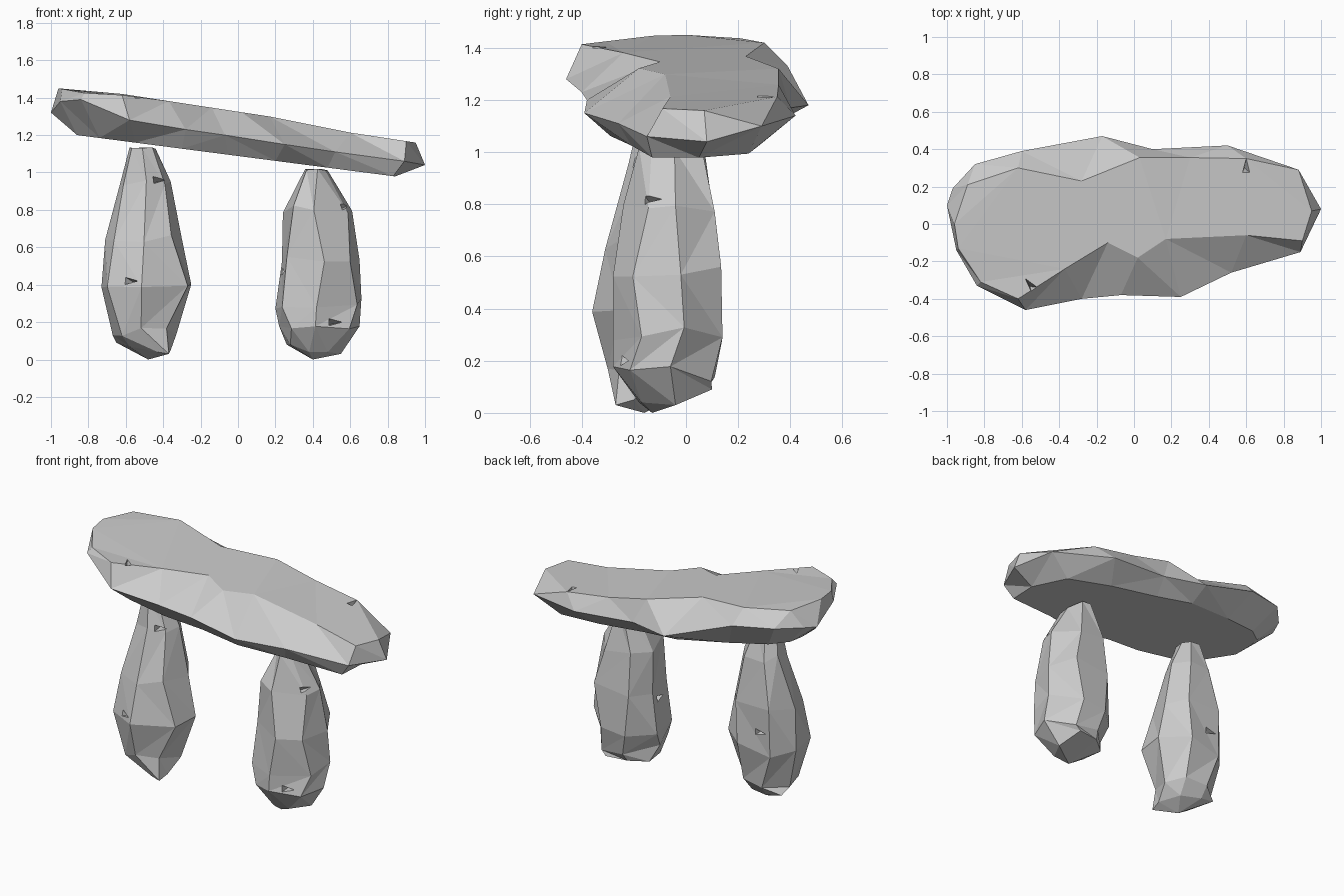
import bpy, bmesh, math, random
from mathutils import Vector

if "Cube" in bpy.data.objects:
    bpy.data.objects.remove(bpy.data.objects["Cube"])

random.seed(4)


def loft(name, rings, foot=None):
    """Close a stack of equal-length rings into one faceted stone."""
    bm = bmesh.new()
    rows = [[bm.verts.new(p) for p in ring] for ring in rings]
    n = len(rows[0])
    for r, (lo, hi) in enumerate(zip(rows, rows[1:])):
        for i in range(n):
            j = (i + 1) % n
            a, b, c, d = lo[i], lo[j], hi[j], hi[i]
            if foot:
                first = r % 2 == 0
            else:
                first = (b.co - d.co).length < (a.co - c.co).length
            for t in ([(a, b, d), (b, c, d)] if first else [(a, b, c), (a, c, d)]):
                bm.faces.new(t)
    caps = [bm.faces.new(rows[-1])]
    if foot:
        tip = bm.verts.new(foot)
        for i in range(n):
            bm.faces.new((rows[0][(i + 1) % n], rows[0][i], tip))
    else:
        caps.append(bm.faces.new(rows[0][::-1]))
    bmesh.ops.triangulate(bm, faces=caps)
    bmesh.ops.recalc_face_normals(bm, faces=bm.faces)
    mesh = bpy.data.meshes.new(name)
    bm.to_mesh(mesh)
    bm.free()
    obj = bpy.data.objects.new(name, mesh)
    bpy.context.collection.objects.link(obj)
    return obj


def chip(obj, start, direction, size=0.1):
    """Cut a small wedge-shaped crack where a ray meets the stone."""
    hit, loc, normal, _ = obj.ray_cast(Vector(start), Vector(direction))
    if not hit:
        return
    bpy.ops.mesh.primitive_cone_add(vertices=3, radius1=size, depth=0.14)
    cutter = bpy.context.object
    cutter.name = "crack_cutter"
    cutter.hide_render = True
    cutter.scale = (0.45, 1, 1)
    cutter.rotation_mode = 'QUATERNION'
    cutter.rotation_quaternion = (-normal).to_track_quat('Z', 'X')
    cutter.location = loc
    mod = obj.modifiers.new("crack", 'BOOLEAN')
    mod.operation = 'DIFFERENCE'
    mod.object = cutter
    bpy.context.view_layer.update()
    dg = bpy.context.evaluated_depsgraph_get()
    cut_mesh = bpy.data.meshes.new_from_object(obj.evaluated_get(dg))
    obj.modifiers.clear()
    obj.data = cut_mesh
    bpy.data.objects.remove(cutter)
    bpy.context.view_layer.update()


def upright(name, foot, base, sections):
    """Standing stone: lowest point, base ring, then z, x range, y range."""
    n = len(base)
    rings = [base]
    for k, (z, x0, x1, y0, y1) in enumerate(sections):
        pts = []
        for i in range(n):
            a = 2 * math.pi * (i + random.uniform(-0.2, 0.2)) / n - math.pi / 2
            pts.append((math.cos(a), math.sin(a)))
        xs, ys = [p[0] for p in pts], [p[1] for p in pts]
        wobble = 0.005 if k == len(sections) - 1 else 0.03
        rings.append([(x0 + (x1 - x0) * (px - min(xs)) / (max(xs) - min(xs)),
                       y0 + (y1 - y0) * (py - min(ys)) / (max(ys) - min(ys)),
                       z + random.uniform(-wobble, wobble))
                      for px, py in pts])
    return loft(name, rings, foot)


left = upright("left_upright", (-0.48, -0.16, 0), [
    (-0.43, -0.26, 0.04), (-0.37, -0.27, 0.03), (-0.36, -0.20, 0.05),
    (-0.42, -0.07, 0.06), (-0.55, -0.03, 0.07), (-0.65, -0.04, 0.09),
    (-0.58, -0.20, 0.07)], [
    (0.15, -0.67, -0.33, -0.30, 0.02),
    (0.38, -0.73, -0.25, -0.36, 0.06),
    (0.64, -0.71, -0.30, -0.31, 0.05),
    (0.95, -0.62, -0.36, -0.22, 0.02),
    (1.13, -0.58, -0.44, -0.18, -0.03)])
right = upright("right_upright", (0.40, -0.13, 0), [
    (0.38, -0.18, 0.04), (0.48, -0.17, 0.04), (0.55, -0.04, 0.03),
    (0.50, 0.10, 0.09), (0.36, 0.08, 0.09), (0.26, 0.00, 0.08),
    (0.28, -0.14, 0.08)], [
    (0.15, 0.22, 0.65, -0.28, 0.11),
    (0.30, 0.20, 0.66, -0.28, 0.14),
    (0.55, 0.235, 0.65, -0.28, 0.135),
    (0.80, 0.24, 0.61, -0.24, 0.11),
    (1.015, 0.36, 0.48, -0.18, 0.07)])

# Capstone: top rim x y, waist x y z, underside x y
cap = [
    (-0.96, 0.00, -1.00, 0.10, 1.32, -0.86, 0.05),
    (-0.94, -0.13, -0.95, -0.14, 1.38, -0.86, -0.08),
    (-0.82, -0.31, -0.84, -0.33, 1.39, -0.74, -0.22),
    (-0.62, -0.40, -0.58, -0.46, 1.28, -0.55, -0.31),
    (-0.37, -0.24, -0.28, -0.40, 1.23, -0.30, -0.32),
    (-0.14, -0.10, -0.07, -0.38, 1.20, -0.05, -0.29),
    (0.02, -0.18, 0.25, -0.39, 1.15, 0.20, -0.29),
    (0.17, -0.08, 0.52, -0.26, 1.11, 0.48, -0.21),
    (0.60, -0.06, 0.89, -0.15, 1.06, 0.83, -0.13),
    (0.90, -0.09, 1.00, 0.08, 1.04, 0.84, 0.05),
    (0.95, 0.07, 0.88, 0.29, 1.10, 0.72, 0.24),
    (0.60, 0.35, 0.50, 0.42, 1.14, 0.42, 0.29),
    (0.30, 0.355, 0.10, 0.40, 1.17, 0.08, 0.31),
    (0.03, 0.355, -0.17, 0.47, 1.18, -0.17, 0.34),
    (-0.28, 0.23, -0.60, 0.39, 1.33, -0.50, 0.28),
    (-0.62, 0.30, -0.85, 0.32, 1.35, -0.74, 0.22),
    (-0.89, 0.21, -0.97, 0.19, 1.34, -0.84, 0.14)]


def rim_z(x, y):
    slope = 1.325 - 0.153 * x - (0.02 if x > 0.2 else 0)
    return min(1.45 - 0.12 * max(0, abs(y) - 0.1), slope)


capstone = loft("capstone", [
    [(c[5], c[6], 1.088 - 0.13 * c[5]) for c in cap],
    [(c[2], c[3], c[4]) for c in cap],
    [(c[0], c[1], rim_z(c[0], c[1])) for c in cap]])
bpy.context.view_layer.update()

# Cracks: stone, ray start, ray direction
for stone, start, direction in [
        (left, (-0.43, -1, 0.96), (0, 1, 0)),
        (left, (-0.58, -1, 0.42), (0, 1, 0)),
        (left, (-0.55, 1, 0.50), (0, -1, 0)),
        (right, (0.51, -1, 0.20), (0, 1, 0)),
        (right, (2, -0.14, 0.82), (-1, 0, 0)),
        (right, (-0.1, -0.07, 0.47), (1, 0, 0)),
        (capstone, (-0.55, -0.33, 2), (0, 0, -1)),
        (capstone, (0.60, 0.30, 2), (0, 0, -1))]:
    chip(stone, start, direction)
